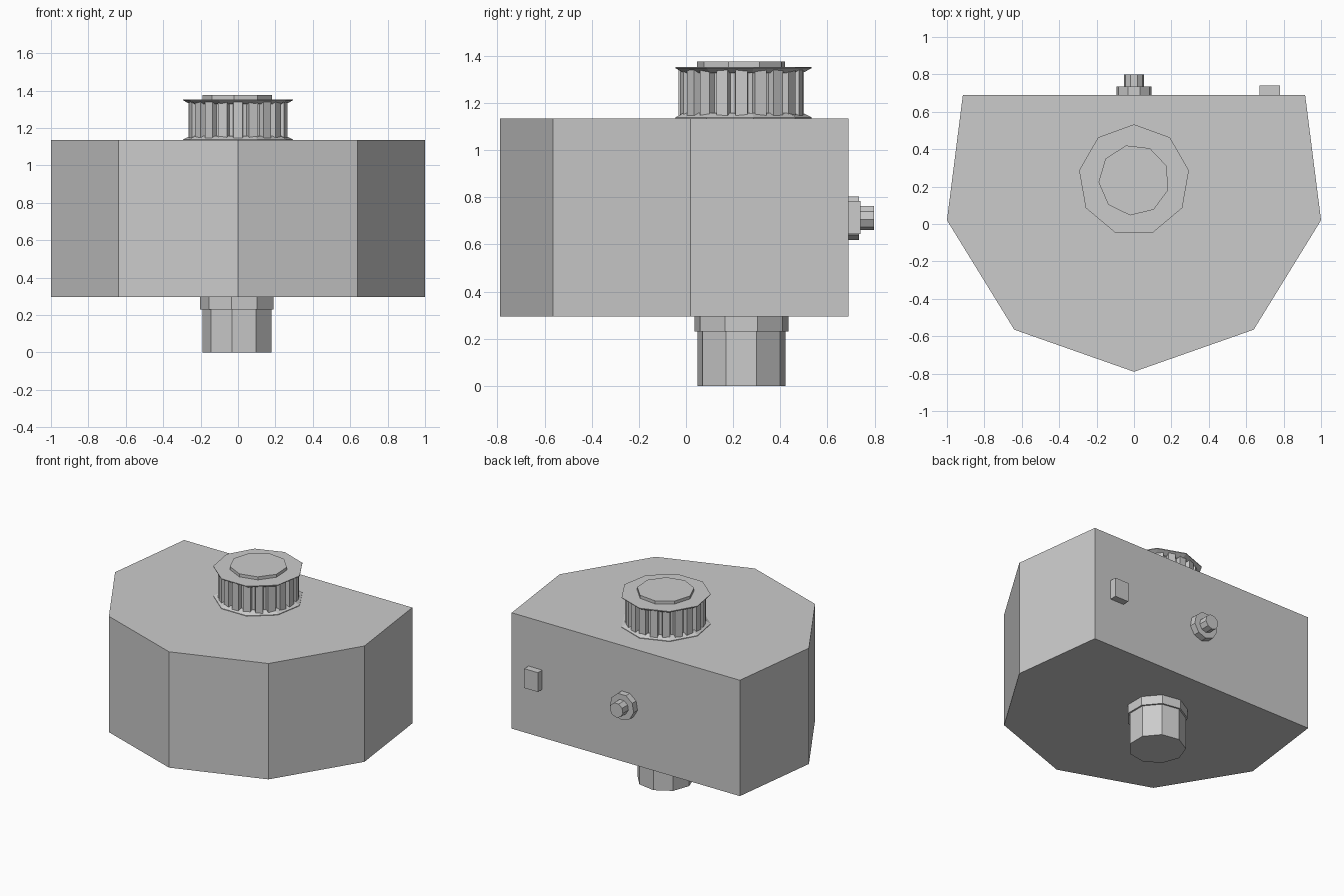
import bpy, bmesh, math
from mathutils import Matrix, Vector

cube = bpy.data.objects.get("Cube")
if cube:
    bpy.data.objects.remove(cube, do_unlink=True)

grey = bpy.data.materials.new("plain grey")
grey.use_nodes = True
GREY = (0.6, 0.6, 0.6, 1)
grey.diffuse_color = GREY
grey.node_tree.nodes["Principled BSDF"].inputs["Base Color"].default_value = GREY

AXIS = Vector((0, 0.235, 0))    # centre line of shaft and pulley


def ring(radius, sides, phase=0):
    """Points of a regular polygon; phase in degrees."""
    angles = [math.radians(phase) + i * math.tau / sides for i in range(sides)]
    return [(radius * math.cos(a), radius * math.sin(a)) for a in angles]


def loft(name, sections, matrix=Matrix()):
    """Join (outline, height) sections into a closed flat-shaded solid."""
    bm = bmesh.new()
    rows = [[bm.verts.new((x, y, z)) for x, y in pts] for pts, z in sections]
    for low, high in zip(rows, rows[1:]):
        for i in range(len(low)):
            j = (i + 1) % len(low)
            bm.faces.new((low[i], low[j], high[j], high[i]))
    bm.faces.new(rows[0][::-1])
    bm.faces.new(rows[-1])
    bmesh.ops.recalc_face_normals(bm, faces=bm.faces)
    mesh = bpy.data.meshes.new(name)
    bm.to_mesh(mesh)
    bm.free()
    mesh.materials.append(grey)
    obj = bpy.data.objects.new(name, mesh)
    obj.matrix_world = matrix
    bpy.context.collection.objects.link(obj)
    return obj


def prism(name, outline, low, high, matrix=Matrix()):
    return loft(name, [(outline, low), (outline, high)], matrix)


on_axis = Matrix.Translation(AXIS)

# Housing: flat back, faceted front, mirrored left to right
half = [(0.915, 0.69), (1, 0.02), (0.64, -0.565)]
outline = half + [(0, -0.79)] + [(-x, y) for x, y in reversed(half)]
prism("housing", outline, 0.295, 1.135)

# Shaft below the housing, its collar, and the end above the pulley
prism("lower_shaft", ring(0.19, 9, 180), 0, 0.32, on_axis)
prism("shaft_collar", ring(0.202, 9, 180), 0.23, 0.3, on_axis)
prism("upper_shaft", ring(0.19, 9, 183.5), 1.13, 1.375, on_axis)

# Toothed pulley drum: four points to each tooth
TEETH = 20
drum = []
for i in range(TEETH):
    for step, radius in ((-0.3, 0.267), (0.3, 0.267), (0.37, 0.235), (0.63, 0.235)):
        a = (i + step) * math.tau / TEETH
        drum.append((radius * math.cos(a), radius * math.sin(a)))
prism("pulley_drum", drum, 1.14, 1.345, on_axis)

# Flared flanges above and below the drum
wide, narrow = ring(0.298, 9, 90), ring(0.262, 9, 90)
loft("lower_flange", [(wide, 1.135), (wide, 1.139), (narrow, 1.157)], on_axis)
loft("upper_flange", [(narrow, 1.328), (wide, 1.348), (wide, 1.353)], on_axis)

# Stud on the back: wide base and narrow tip, pointing to +y
backward = Matrix.Translation((0, 0.69, 0.714)) @ Matrix.Rotation(-math.pi / 2, 4, 'X')
prism("stud_base", ring(0.096, 9, 10), -0.01, 0.045, backward)
prism("stud_tip", ring(0.053, 9, 10), 0.04, 0.108, backward)

# Small block on the back
block = [(0.67, 0.68), (0.78, 0.68), (0.78, 0.74), (0.67, 0.74)]
prism("back_block", block, 0.645, 0.785)
